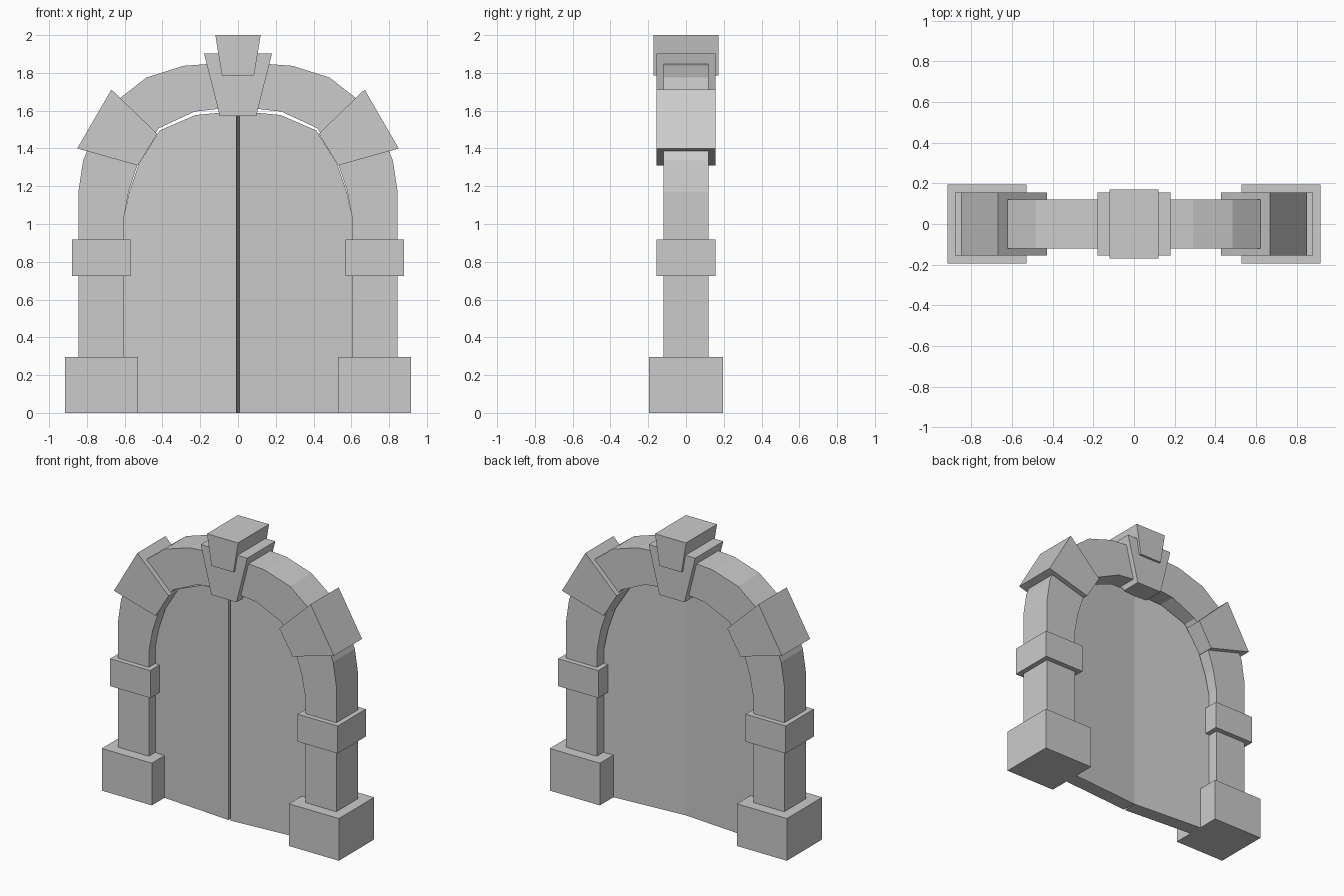
import bpy, bmesh
from math import radians
from mathutils import Matrix, Vector

if "Cube" in bpy.data.objects:
    bpy.data.objects.remove(bpy.data.objects["Cube"])


def prism(name, outline, depth, side=1, hinge=None, angle=0):
    """Extrude an (x, z) outline along y, optionally swing it on a hinge, mirror by side."""
    bm = bmesh.new()
    h = depth / 2
    front = bm.faces.new([bm.verts.new((x, -h, z)) for x, z in outline])
    res = bmesh.ops.extrude_face_region(bm, geom=[front], use_keep_orig=True)
    moved = [v for v in res["geom"] if isinstance(v, bmesh.types.BMVert)]
    bmesh.ops.translate(bm, verts=moved, vec=(0, depth, 0))
    if hinge is not None:
        bmesh.ops.rotate(bm, verts=bm.verts, cent=Vector((hinge, 0, 0)),
                         matrix=Matrix.Rotation(radians(angle), 3, 'Z'))
    for v in bm.verts:
        v.co.x *= side
    bmesh.ops.recalc_face_normals(bm, faces=bm.faces)
    mesh = bpy.data.meshes.new(name)
    bm.to_mesh(mesh)
    bm.free()
    obj = bpy.data.objects.new(name, mesh)
    bpy.context.collection.objects.link(obj)
    return obj


def rect(x0, x1, z0, z1):
    return [(x0, z0), (x1, z0), (x1, z1), (x0, z1)]


def mirrored(half):
    """Complete a right-half outline with its left half."""
    return half + [(-x, z) for x, z in reversed(half)]


# Stone arch: outer line up the right side to the crown, then inner line
outer = [(.845, 0), (.845, 1.17), (.82, 1.335), (.75, 1.51), (.62, 1.67),
         (.485, 1.775), (.29, 1.837), (.12, 1.85)]
inner = [(.605, 0), (.605, 1.03), (.577, 1.18), (.527, 1.33),
         (.42, 1.507), (.23, 1.595), (.1, 1.61)]
prism("stone_arch", mirrored(outer) + mirrored(inner)[::-1], .24)

# Door leaf outline, slightly lower than the opening
leaf = [(.002, 0), (.602, 0), (.602, 1.03), (.572, 1.17), (.52, 1.32),
        (.41, 1.495), (.22, 1.577), (.002, 1.597)]

# Paired parts
for side, label in ((-1, "left"), (1, "right")):
    prism(f"door_leaf_{label}", leaf, .1, side, hinge=.6, angle=4.4)
    prism(f"base_block_{label}", rect(.53, .917, 0, .295), .39, side)
    prism(f"pillar_band_{label}", rect(.57, .88, .725, .917), .31, side)
    prism(f"arch_block_{label}",
          [(.53, 1.31), (.851, 1.4), (.67, 1.712), (.428, 1.478)], .31, side)

# Keystone and its raised cap
prism("keystone", mirrored([(.097, 1.573), (.18, 1.903)]), .31)
prism("keystone_cap", mirrored([(.085, 1.785), (.12, 2.0)]), .342)
